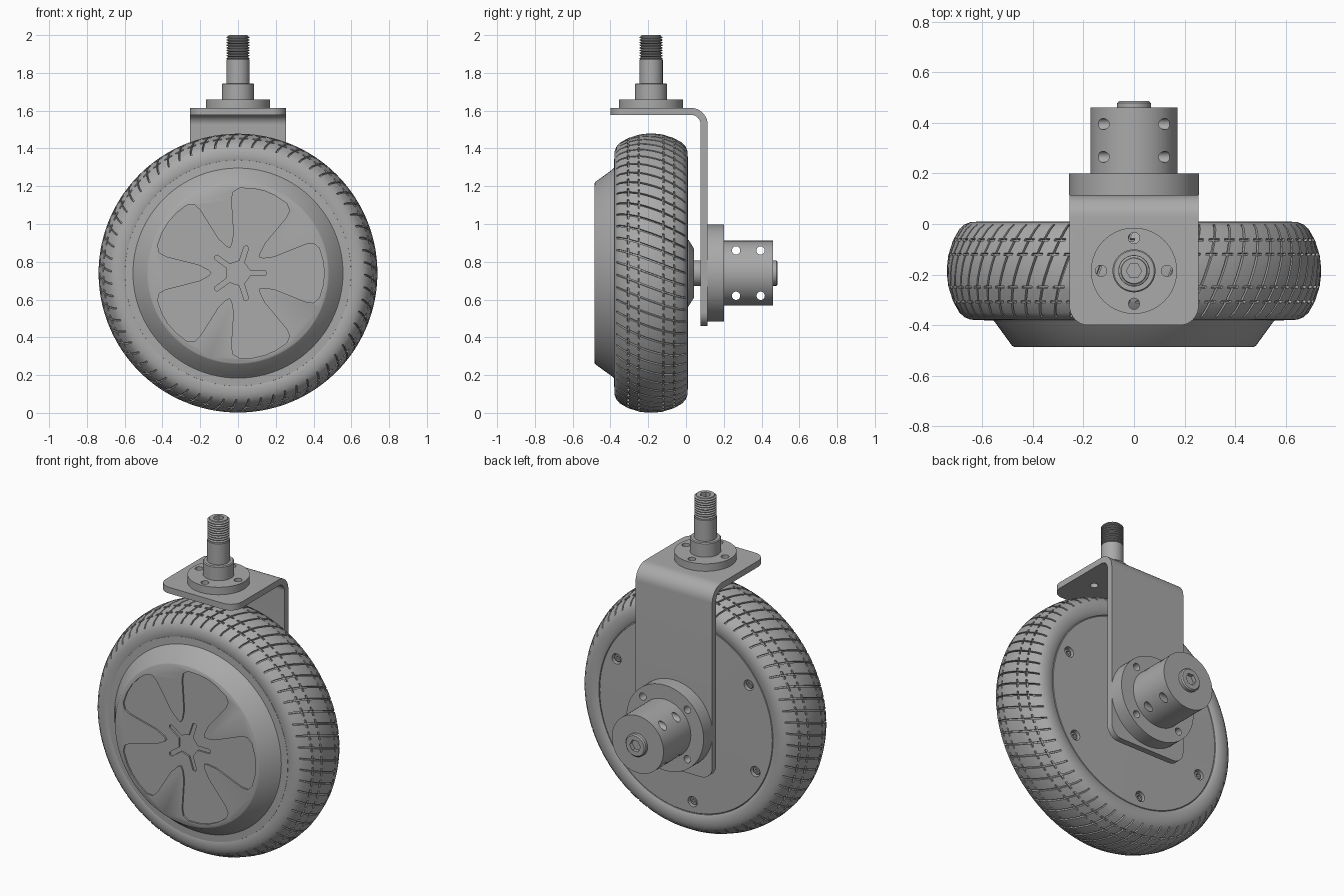
import bpy, bmesh, math
from math import sin, cos, pi, radians
from mathutils import Matrix, Vector

if "Cube" in bpy.data.objects:
    bpy.data.objects.remove(bpy.data.objects["Cube"])

grey = bpy.data.materials.new("metal_grey")
grey.use_nodes = True
colour = (0.4, 0.4, 0.4, 1)
grey.diffuse_color = colour
grey.node_tree.nodes["Principled BSDF"].inputs["Base Color"].default_value = colour

AXLE = Vector((0, -0.185, 0.74))      # wheel centre
STEM = Vector((0, -0.185, 0))
TO_Y = Matrix.Rotation(-pi / 2, 4, 'X')   # local z -> +y
TO_X = Matrix.Rotation(pi / 2, 4, 'Y')    # local z -> +x
AXLE_LINE = Matrix.Translation((0, 0, AXLE.z)) @ TO_Y
STEM_LINE = Matrix.Translation(STEM)


def finish(name, bm, matrix=Matrix()):
    bmesh.ops.transform(bm, matrix=matrix, verts=bm.verts)
    bmesh.ops.recalc_face_normals(bm, faces=bm.faces)
    mesh = bpy.data.meshes.new(name)
    bm.to_mesh(mesh)
    bm.free()
    mesh.materials.append(grey)
    obj = bpy.data.objects.new(name, mesh)
    bpy.context.collection.objects.link(obj)
    return obj


def lathe(name, profile, matrix, segs=64):
    """Turn (radius, height) points about local z, with flat end caps."""
    bm = bmesh.new()
    rings = [[bm.verts.new((r * cos(2 * pi * i / segs), r * sin(2 * pi * i / segs), h))
              for i in range(segs)] for r, h in profile]
    for a, b in zip(rings, rings[1:]):
        for i in range(segs):
            j = (i + 1) % segs
            bm.faces.new((a[i], a[j], b[j], b[i]))
    bm.faces.new(rings[0])
    bm.faces.new(rings[-1])
    return finish(name, bm, matrix)


def prism(name, points, low, high, matrix=Matrix()):
    """Extrude a flat outline from low to high along local z."""
    bm = bmesh.new()
    face = bm.faces.new([bm.verts.new((x, y, low)) for x, y in points])
    new = bmesh.ops.extrude_face_region(bm, geom=[face])["geom"]
    verts = [g for g in new if isinstance(g, bmesh.types.BMVert)]
    bmesh.ops.translate(bm, vec=(0, 0, high - low), verts=verts)
    return finish(name, bm, matrix)


def rod(r, low, high, matrix, segs=24):
    return lathe("cutter", [(r, low), (r, high)], matrix, segs)


def cut(cutters, *targets):
    for cutter in cutters:
        cutter.hide_render = True
        for obj in targets:
            mod = obj.modifiers.new("cut", 'BOOLEAN')
            mod.operation, mod.solver, mod.object = 'DIFFERENCE', 'EXACT', cutter
            bpy.context.view_layer.objects.active = obj
            bpy.ops.object.modifier_apply(modifier=mod.name)
        bpy.data.objects.remove(cutter)


def polar(r, degrees):
    return r * cos(radians(degrees)), r * sin(radians(degrees))


# Tyre: sheared grid, with the tread grooves sunk into it
half = [(0.738, 0.0), (0.738, 0.025), (0.734, 0.06), (0.731, 0.07), (0.716, 0.118),
        (0.711, 0.128), (0.69, 0.165), (0.67, 0.183), (0.645, 0.193), (0.60, 0.195), (0.58, 0.185)]
section = [(r, -h) for r, h in reversed(half)] + half[1:]
PITCHES = 64
steps = (0, 0.13, 0.4, 0.73)          # groove, tick, block, tick
bm = bmesh.new()
grid = []
for r, h in section:
    grid.append([bm.verts.new((r * cos(a), r * sin(a), h)) for p in range(PITCHES)
                 for a in [(p + s) * 2 * pi / PITCHES + 0.5 * h for s in steps]])
grooves = []
count = PITCHES * 4
middle = len(half) - 1
for row in range(len(section) - 1):
    level = min(abs(row - middle), abs(row + 1 - middle))
    for i in range(count):
        j = (i + 1) % count
        f = bm.faces.new((grid[row][i], grid[row][j], grid[row + 1][j], grid[row + 1][i]))
        line = i % 4 == 0 and level < 7
        tick = i % 4 != 2 and level in (2, 4)
        if line or tick:
            grooves.append(f)
for i in range(count):
    j = (i + 1) % count
    bm.faces.new((grid[-1][i], grid[-1][j], grid[0][j], grid[0][i]))
bmesh.ops.recalc_face_normals(bm, faces=bm.faces)
bmesh.ops.inset_region(bm, faces=grooves, thickness=0.001, depth=-0.012, use_even_offset=False)
finish("tyre", bm, Matrix.Translation(AXLE) @ TO_Y)

# Hub: domed front cover, back plate and bearing boss
hub = lathe("hub", [(0.475, -0.485), (0.482, -0.481), (0.548, -0.39), (0.556, -0.382), (0.598, -0.38),
                    (0.602, -0.36), (0.602, -0.02), (0.585, -0.015), (0.575, 0.0), (0.18, 0.004),
                    (0.175, 0.014), (0.13, 0.042), (0.07, 0.042)], AXLE_LINE, 96)
petal = [(-24, 0.21), (-23, 0.39), (-21.5, 0.43), (-17, 0.45), (-8, 0.455), (0, 0.457), (8, 0.455),
         (17, 0.45), (21.5, 0.43), (23, 0.39), (24, 0.21), (30, 0.155), (36, 0.14), (42, 0.155)]
flower = [polar(r, a + 72 * k) for k in range(5) for a, r in petal]
star = [polar(r, a + 72 * k) for k in range(5)
        for a, r in [(-12, 0.065), (-5, 0.145), (0, 0.152), (5, 0.145), (12, 0.065), (36, 0.06)]]
cut([prism("cutter", flower, -0.6, -0.476, AXLE_LINE),
     prism("cutter", star, -0.6, -0.466, AXLE_LINE)], hub)

# Back plate screws in counterbored holes
for k in range(6):
    x, z = polar(0.51, 25 + 60 * k)
    place = Matrix.Translation((x, 0, AXLE.z + z)) @ TO_Y
    cut([rod(0.031, -0.035, 0.05, place)], hub)
    screw = lathe("hub_screw", [(0.024, -0.036), (0.024, -0.014), (0.02, -0.01)], place, 24)
    cut([rod(0.012, -0.025, 0.02, place, 6)], screw)

# Axle between wheel and bracket
lathe("axle", [(0.068, 0.03), (0.068, 0.12)], AXLE_LINE, 48)

# Bent bracket: an L section with rounded corners
Y0, Y1, Z0, Z1, T, R = -0.40, 0.115, 0.46, 1.615, 0.037, 0.09


def bend(r):
    return [(Y1 - R + r * cos(a), Z1 - R + r * sin(a)) for a in [pi / 2 * i / 10 for i in range(11)]]


outline = [(Y1 - T, Z0), (Y1, Z0)] + bend(R) + [(Y0, Z1), (Y0, Z1 - T)] + bend(R - T)[::-1]
bm = bmesh.new()
face = bm.faces.new([bm.verts.new((-0.255, y, z)) for y, z in outline])
new = bmesh.ops.extrude_face_region(bm, geom=[face])["geom"]
bmesh.ops.translate(bm, vec=(0.51, 0, 0), verts=[g for g in new if isinstance(g, bmesh.types.BMVert)])
corners = [e for e in bm.edges if abs(e.verts[0].co.x - e.verts[1].co.x) < 0.01 and
           (all(v.co.y < Y0 + 0.001 for v in e.verts) or all(v.co.z < Z0 + 0.001 for v in e.verts))]
bmesh.ops.bevel(bm, geom=corners, offset=0.075, segments=8, profile=0.5, affect='EDGES')
bracket = finish("bracket", bm)

# Mounting stem: flange, collar, shank and thread
stem_flange = lathe("stem_flange", [(0.17, 1.615), (0.17, 1.66)], STEM_LINE)
cut([rod(0.022, 1.5, 1.7, Matrix.Translation(STEM + Vector((*polar(0.13, 90 * k), 0))))
     for k in range(4)], bracket, stem_flange)
lathe("stem_collar", [(0.085, 1.655), (0.085, 1.74), (0.08, 1.745)], STEM_LINE, 48)
lathe("stem_shank", [(0.062, 1.74), (0.062, 1.87), (0.055, 1.875)], STEM_LINE, 48)
turns = 9
pitch = 0.125 / turns
ridges = [(r, 1.87 + pitch * (k + s)) for k in range(turns)
          for r, s in [(0.05, 0), (0.061, 0.35), (0.061, 0.65)]]
thread = lathe("stem_thread", ridges + [(0.052, 1.995), (0.05, 2.0)], STEM_LINE, 48)
cut([rod(0.03, 1.97, 2.1, STEM_LINE, 6)], thread)

# Rear clamp: round flange, barrel with cross holes, end cap
clamp_flange = lathe("clamp_flange", [(0.257, 0.115), (0.257, 0.2)], AXLE_LINE)
holes = []
for k in range(4):
    x, z = polar(0.21, 45 + 90 * k)
    holes.append(rod(0.022, 0.14, 0.3, Matrix.Translation((x, 0, AXLE.z + z)) @ TO_Y))
cut(holes, clamp_flange)
barrel = lathe("clamp_barrel", [(0.172, 0.19), (0.172, 0.46)], AXLE_LINE)
cut([rod(0.022, -0.3, 0.3, Matrix.Translation((0, y, AXLE.z + z)) @ TO_X)
     for y in (0.265, 0.395) for z in (-0.12, 0.12)], barrel)
cap = lathe("axle_end", [(0.067, 0.45), (0.067, 0.478), (0.06, 0.485)], AXLE_LINE, 48)
cut([rod(0.036, 0.462, 0.6, AXLE_LINE, 6)], cap)

# Smooth the round parts, keeping edges sharp
for obj in bpy.context.collection.objects:
    obj.select_set(obj.type == 'MESH' and obj.data.materials[:] == [grey])
bpy.context.view_layer.objects.active = hub
bpy.ops.object.shade_smooth_by_angle(angle=radians(30))
